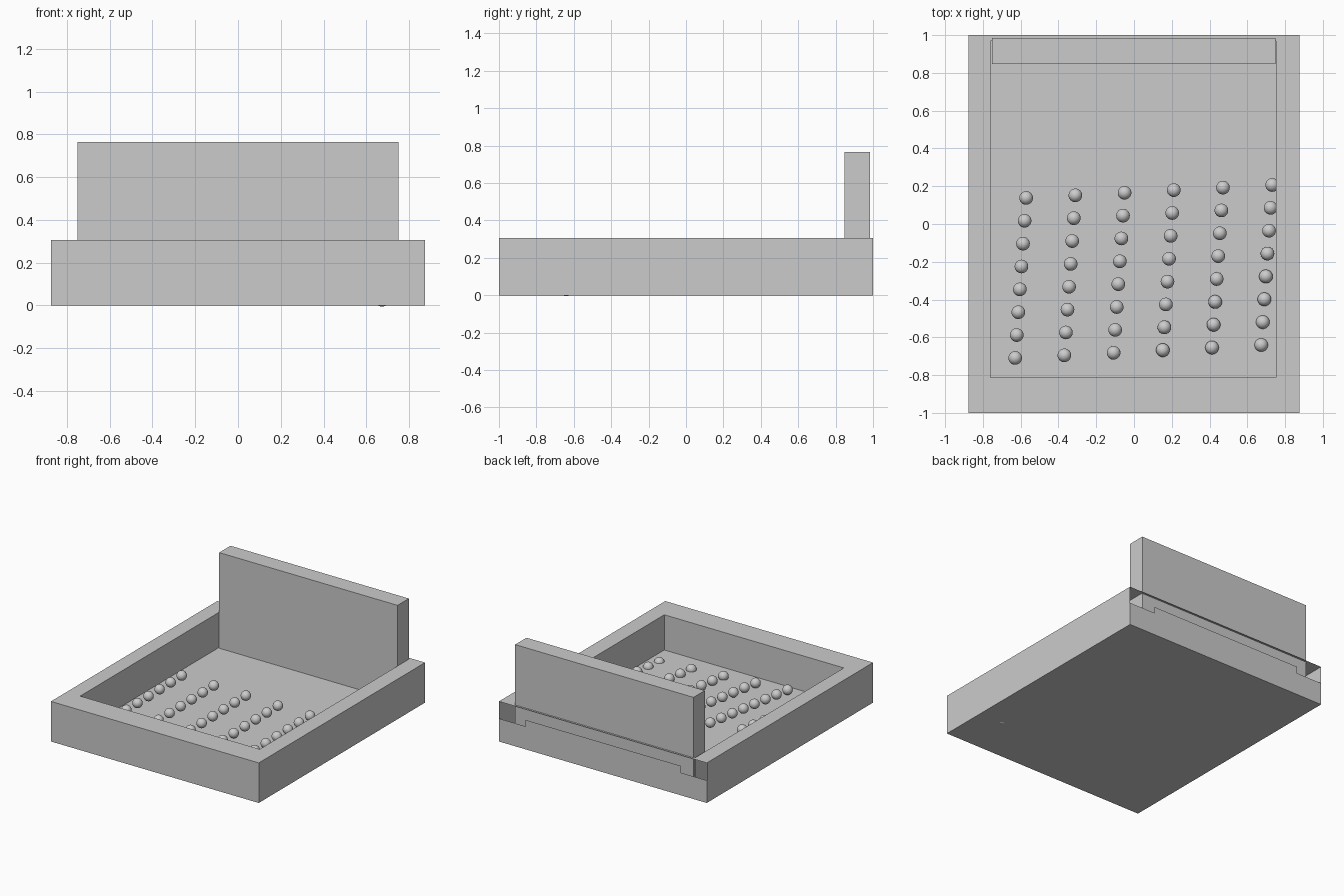
import bpy, bmesh

if "Cube" in bpy.data.objects:
    bpy.data.objects.remove(bpy.data.objects["Cube"])


def finish(bm, name):
    me = bpy.data.meshes.new(name)
    bm.to_mesh(me)
    bm.free()
    ob = bpy.data.objects.new(name, me)
    bpy.context.collection.objects.link(ob)
    return ob


def ring(bm, x0, x1, y0, y1, z):
    return [bm.verts.new(p) for p in
            ((x0, y0, z), (x1, y0, z), (x1, y1, z), (x0, y1, z))]


# Tray: hollow shell with a rim, sunken floor and a partly open back
W, H, FLOOR = 0.875, 0.305, 0.037
bm = bmesh.new()
bottom = ring(bm, -W, W, -1, 1, 0)
top = ring(bm, -W, W, -1, 1, H)
rim = ring(bm, -0.76, 0.752, -0.813, 0.97, H)
floor = ring(bm, -0.76, 0.752, -0.813, 0.97, FLOOR)
bm.faces.new(bottom[::-1])
bm.faces.new(floor)
for i in range(4):
    j = (i + 1) % 4
    if i != 2:  # the back is a separate low panel
        bm.faces.new((bottom[i], bottom[j], top[j], top[i]))
    bm.faces.new((top[i], top[j], rim[j], rim[i]))
    bm.faces.new((rim[i], rim[j], floor[j], floor[i]))

# Low back panel with a raised middle step
profile = [(W, 0), (-W, 0), (-W, 0.172), (-0.655, 0.172),
           (-0.655, 0.224), (0.65, 0.224), (0.65, 0.175), (W, 0.175)]
bm.faces.new([bm.verts.new((x, 1, z)) for x, z in profile])
finish(bm, "tray")

# Upright board standing at the back of the tray
bm = bmesh.new()
lo = ring(bm, -0.752, 0.75, 0.848, 0.984, FLOOR)
hi = ring(bm, -0.752, 0.75, 0.848, 0.984, 0.765)
bm.faces.new(lo[::-1])
bm.faces.new(hi)
for i in range(4):
    j = (i + 1) % 4
    bm.faces.new((lo[i], lo[j], hi[j], hi[i]))
finish(bm, "back_board")

# Slightly tilted grid of balls sharing one smooth mesh
bm = bmesh.new()
bmesh.ops.create_uvsphere(bm, u_segments=32, v_segments=16, radius=0.036)
for f in bm.faces:
    f.smooth = True
ball_mesh = bpy.data.meshes.new("ball")
bm.to_mesh(ball_mesh)
bm.free()
for c in range(6):
    for r in range(8):
        ball = bpy.data.objects.new(f"ball_{c}_{r}", ball_mesh)
        ball.location = (-0.571 + 0.2605 * c - 0.0083 * r,
                         0.138 + 0.0137 * c - 0.121 * r,
                         0.149 - 0.012 * c - 0.0083 * r)
        bpy.context.collection.objects.link(ball)
